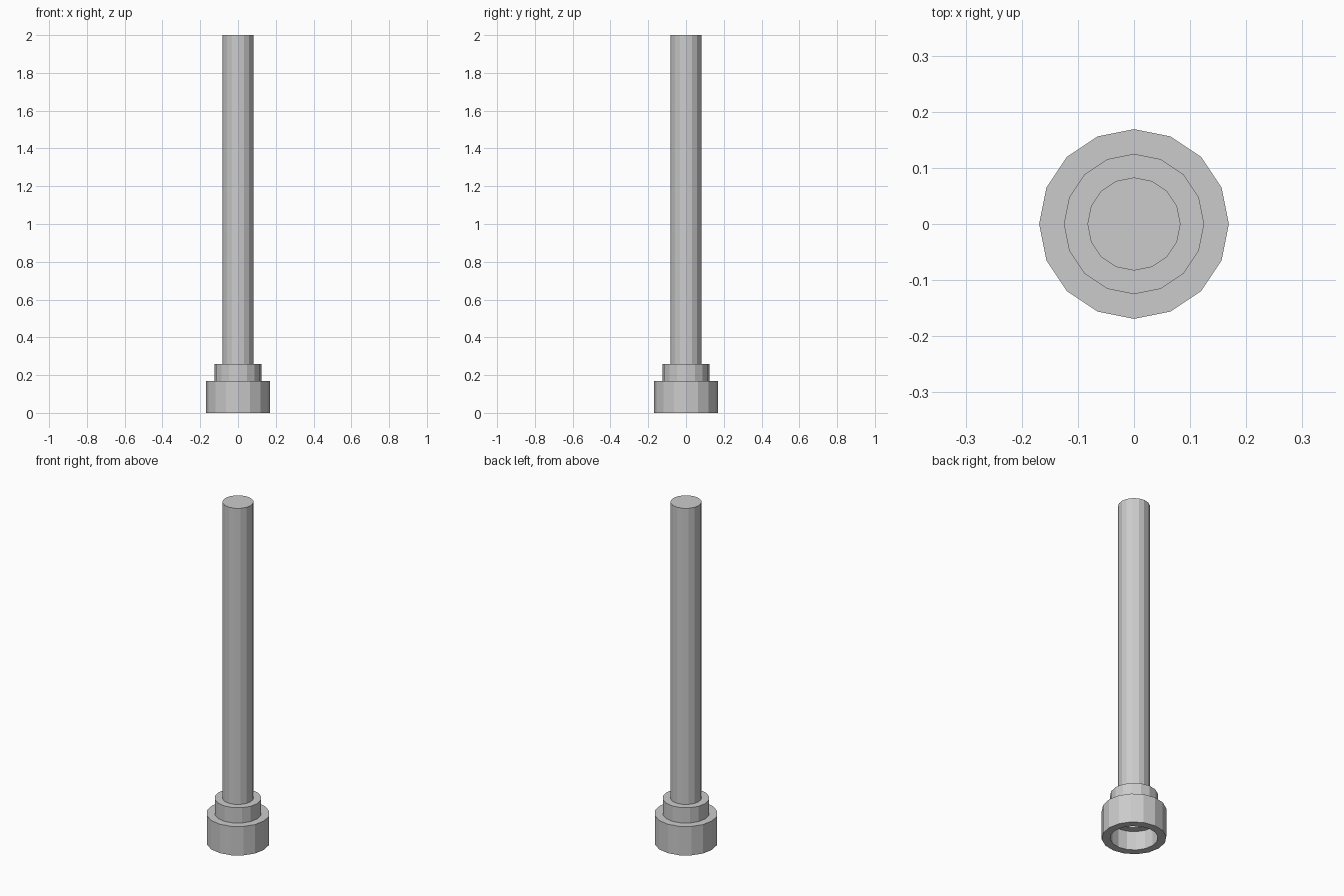
import bpy, bmesh
from math import cos, sin, tau

if "Cube" in bpy.data.objects:
    bpy.data.objects.remove(bpy.data.objects["Cube"])

SIDES = 16


def ring(bm, r, z):
    return [bm.verts.new((r * cos(tau * i / SIDES), r * sin(tau * i / SIDES), z))
            for i in range(SIDES)]


def bridge(bm, a, b):
    for i in range(SIDES):
        j = (i + 1) % SIDES
        bm.faces.new((a[i], a[j], b[j], b[i]))


def finish(bm, name):
    bmesh.ops.recalc_face_normals(bm, faces=bm.faces)
    mesh = bpy.data.meshes.new(name)
    bm.to_mesh(mesh)
    bm.free()
    bpy.context.collection.objects.link(bpy.data.objects.new(name, mesh))


def sleeve(name, outer, inner, z0, z1):
    bm = bmesh.new()
    loops = [ring(bm, r, z) for r, z in
             ((outer, z0), (outer, z1), (inner, z1), (inner, z0))]
    for k in range(4):
        bridge(bm, loops[k], loops[(k + 1) % 4])
    finish(bm, name)


def rod(name, r, z0, z1):
    bm = bmesh.new()
    low, high = ring(bm, r, z0), ring(bm, r, z1)
    bridge(bm, low, high)
    bm.faces.new(low[::-1])
    bm.faces.new(high)
    finish(bm, name)


# Wide open-ended foot
sleeve("base_socket", 0.169, 0.125, 0.0, 0.17)
# Collar set into the top of the foot
sleeve("collar", 0.125, 0.083, 0.11, 0.26)
# Long shaft seated in the collar
rod("shaft", 0.083, 0.20, 2.0)
